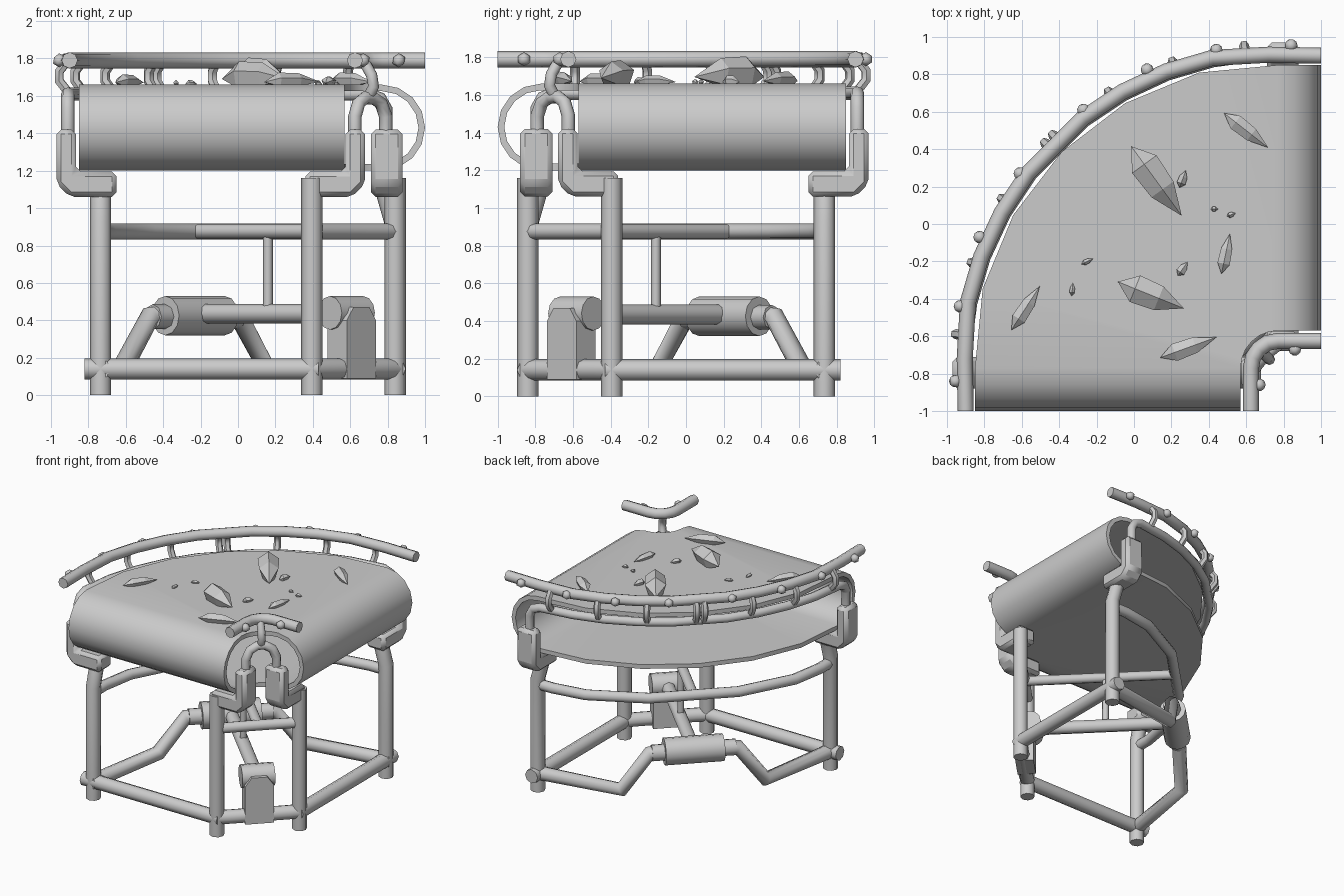
import bpy, bmesh, math
from mathutils import Vector, Matrix

if "Cube" in bpy.data.objects:
    bpy.data.objects.remove(bpy.data.objects["Cube"])

PX, PY = 0.77, -0.77          # pivot of the 90 degree bend


def mir(p):                   # mirror across the diagonal of the corner
    return (-p[1], -p[0], p[2])


def arc(r, z, n, a0=180, a1=90):
    out = []
    for i in range(n + 1):
        a = math.radians(a0 + (a1 - a0) * i / n)
        out.append((PX + r * math.cos(a), PY + r * math.sin(a), z))
    return out


def finish(o, angle=35):
    bpy.ops.object.select_all(action='DESELECT')
    o.select_set(True)
    bpy.context.view_layer.objects.active = o
    if o.type == 'CURVE':
        bpy.ops.object.convert(target='MESH')
    if angle:
        bpy.ops.object.shade_smooth_by_angle(angle=math.radians(angle))
    return bpy.context.view_layer.objects.active


def tube(name, pts, r, res=2):
    cu = bpy.data.curves.new(name, 'CURVE')
    cu.dimensions = '3D'
    cu.bevel_depth = r
    cu.bevel_resolution = res
    cu.use_fill_caps = True
    s = cu.splines.new('POLY')
    s.points.add(len(pts) - 1)
    for q, p in zip(s.points, pts):
        q.co = (*p, 1)
    o = bpy.data.objects.new(name, cu)
    bpy.context.collection.objects.link(o)
    return finish(o, 50)


def tube_pair(name, pts, r, res=2):
    tube(name, pts, r, res)
    tube(name + "_mirrored", [mir(p) for p in pts], r, res)


def mirrored_path(half):      # path whose second half mirrors the first
    return half + [mir(p) for p in reversed(half)]


def mesh_obj(name, bm, angle=35):
    bmesh.ops.recalc_face_normals(bm, faces=bm.faces)
    me = bpy.data.meshes.new(name)
    bm.to_mesh(me)
    bm.free()
    o = bpy.data.objects.new(name, me)
    bpy.context.collection.objects.link(o)
    return finish(o, angle)


def bead(name, p, r=0.038):
    bm = bmesh.new()
    bmesh.ops.create_icosphere(bm, subdivisions=1, radius=r, matrix=Matrix.Translation(p))
    mesh_obj(name, bm, 50)


# belt: a closed band wrapped round both end rollers
def belt_loop(R):
    zc, cols = 1.43, []
    for rad in (0.20, 1.62):
        bulge = 0.015 if rad > 1 else 0
        end = [(PX - rad, PY - R * math.sin(math.pi * k / 8), zc - R * math.cos(math.pi * k / 8))
               for k in range(9)]
        mid = lambda z: arc(rad + bulge, z, 6)[1:-1]
        far = [mir(p) for p in reversed(end)]
        cols.append(end + mid(zc + R) + far + mid(zc - R)[::-1])
    return cols


bm = bmesh.new()
(oi, oo), (ii, io) = belt_loop(0.23), belt_loop(0.195)
rings = [[bm.verts.new(p) for p in q] for q in zip(oi, oo, io, ii)]
for a, b in zip(rings, rings[1:] + rings[:1]):
    for k in range(4):
        bm.faces.new((a[k], a[(k + 1) % 4], b[(k + 1) % 4], b[k]))
mesh_obj("belt", bm, 40)

# guard rails
tube("outer_rail", mirrored_path([(-0.90, -1, 1.79), (-0.905, -0.72, 1.79)]
     + arc(1.695, 1.79, 3, 168, 142)), 0.043)
tube("inner_rail", [(0.625, -1, 1.79)] + arc(0.145, 1.79, 4) + [(1, -0.625, 1.79)], 0.043)
tube("lower_rail", mirrored_path([(-0.91, -0.79, 1.40), (-0.91, -0.79, 1.53),
     (-0.91, -0.76, 1.585), (-0.91, -0.69, 1.61)] + arc(1.68, 1.61, 3, 168, 142)), 0.036)

# bolt heads on the rails
for i, p in enumerate([(-0.955, -0.84, 1.79), (-0.93, -0.44, 1.79), (-0.825, -0.07, 1.79),
                       (-0.61, 0.27, 1.79), (0.67, -0.86, 1.79)]):
    bead(f"rail_bolt_{i}", p)
    bead(f"rail_bolt_{i}_mirrored", mir(p))

# bent posts between the two outer rails
for i, deg in enumerate((174, 161, 148.5, 136)):
    a = math.radians(deg)
    tube_pair(f"rail_post_{i}", [(PX + r * math.cos(a), PY + r * math.sin(a), z) for r, z in
              ((1.69, 1.79), (1.735, 1.73), (1.735, 1.68), (1.68, 1.61))], 0.027, 1)

# inner rail support
tube("inner_arch", mirrored_path([(0.625, -0.79, 1.40), (0.625, -0.79, 1.49),
     (0.645, -0.765, 1.56), (0.68, -0.72, 1.59)]), 0.036)
tube("inner_post", [(0.69, -0.69, 1.58), (0.725, -0.725, 1.65), (0.715, -0.715, 1.71),
     (0.67, -0.67, 1.79)], 0.03)

# L-shaped brackets under and beside the belt
PROFILE = [(0, 1.06), (0.25, 1.06), (0.32, 1.13), (0.32, 1.42), (0.215, 1.42), (0.215, 1.195), (0, 1.195)]
for name, x0, sg in (("outer_bracket", -0.65, -1), ("inner_bracket", 0.36, 1)):
    for flip in (False, True):
        bm = bmesh.new()
        cap = []
        for y in (-0.88, -0.71):
            pts = [(x0 + sg * t, y, z) for t, z in PROFILE]
            cap.append([bm.verts.new(mir(p) if flip else p) for p in pts])
        bm.faces.new(cap[0])
        bm.faces.new(cap[1][::-1])
        for k in range(7):
            j = (k + 1) % 7
            bm.faces.new((cap[0][k], cap[0][j], cap[1][j], cap[1][k]))
        o = mesh_obj(name + ("_mirrored" if flip else ""), bm, None)
        b = o.modifiers.new("bevel", 'BEVEL')
        b.width, b.segments = 0.025, 1
        finish(o)

# legs
A, B = (-0.735, -0.84), (0.395, -0.84)
tube_pair("outer_leg", [(*A, 0), (*A, 0.92), (-0.735, -0.795, 1.08)], 0.057)
tube_pair("inner_leg", [(*B, 0), (*B, 1.16)], 0.057)

# base frame and upper braces
tube_pair("base_side_bar", [(-0.82, -0.84, 0.14), (0.43, -0.84, 0.14)], 0.057)
tube("base_inner_bar", mirrored_path([(0.38, -0.85, 0.14), (0.46, -0.78, 0.14)]), 0.057)
tube("base_rear_bar", mirrored_path([(-0.74, -0.88, 0.14), (-0.62, -0.155, 0.14),
     (-0.47, -0.005, 0.42), (-0.36, 0.10, 0.42)]), 0.057)
tube("upper_rear_bar", mirrored_path([(*A, 0.875), (-0.735, -0.70, 0.875),
     (-0.69, -0.43, 0.875), (-0.47, -0.01, 0.875)]), 0.043)
tube("upper_inner_bar", mirrored_path([(*B, 0.875), (0.56, -0.67, 0.875)]), 0.043)
tube("upper_cross_bar", [(0.61, -0.61, 0.875), (-0.22, 0.22, 0.875)], 0.04)
tube("lower_cross_bar", [(0.58, -0.58, 0.435), (-0.20, 0.20, 0.435)], 0.053)
tube("cross_strut", [(0.16, -0.16, 0.45), (0.16, -0.16, 0.87)], 0.026)


# drums and collars lying along the diagonal
def drum(name, c, half, r, z):
    h = half * math.sqrt(0.5)
    tube(name, [(c - h, -c - h, z), (c + h, -c + h, z)], r, 4)


drum("rear_drum", -0.23, 0.225, 0.105, 0.425)
drum("inner_drum", 0.58, 0.125, 0.09, 0.44)
d = Vector((0.7071, 0.7071, 0))
for i, s in enumerate((-1, 1)):
    c = Vector((-0.23, 0.23, 0.42)) + d * s * 0.22
    tube(f"drum_collar_{i}", [tuple(c), tuple(c + d * s * 0.10)], 0.066)

# chamfered pedestal below the inner drum
bm = bmesh.new()
rot = Matrix.Translation((0.60, -0.60, 0)) @ Matrix.Rotation(math.radians(45), 4, 'Z')
sides = [[bm.verts.new(rot @ Vector((x, y, z))) for x, z in
          ((-0.11, 0.09), (0.11, 0.09), (0.11, 0.40), (0.06, 0.47), (-0.06, 0.47), (-0.11, 0.40))]
         for y in (-0.085, 0.06)]
bm.faces.new(sides[0])
bm.faces.new(sides[1][::-1])
for k in range(6):
    j = (k + 1) % 6
    bm.faces.new((sides[0][k], sides[0][j], sides[1][j], sides[1][k]))
mesh_obj("drum_pedestal", bm, None)

# crystals on the belt: x, y, length, width, height, angle
ROCKS = [(0.12, 0.23, 0.46, 0.17, 0.15, -54), (0.09, -0.38, 0.38, 0.16, 0.13, -22),
         (0.60, 0.50, 0.30, 0.09, 0.07, -38), (-0.58, -0.45, 0.28, 0.08, 0.06, 57),
         (0.29, -0.66, 0.32, 0.10, 0.07, 20), (0.49, -0.16, 0.22, 0.07, 0.05, 78),
         (0.26, 0.24, 0.10, 0.05, 0.05, 70), (0.43, 0.08, 0.04, 0.03, 0.03, 0),
         (0.52, 0.05, 0.05, 0.03, 0.03, 20), (0.26, -0.24, 0.09, 0.05, 0.04, 55),
         (-0.25, -0.20, 0.07, 0.03, 0.03, 25), (-0.33, -0.35, 0.07, 0.03, 0.03, 85)]
for i, (x, y, l, w, h, ang) in enumerate(ROCKS):
    bm = bmesh.new()
    m = (Matrix.Translation((x, y, 1.655 + h * 0.42))
         @ Matrix.Rotation(math.radians(ang), 4, 'Z'))
    tips = [bm.verts.new(m @ Vector((s * l / 2, 0, -h * 0.15))) for s in (-1, 1)]
    hoops = []
    for px, k in ((-0.24, 1.0), (0.12, 0.9)):
        hoops.append([bm.verts.new(m @ Vector((px * l, k * w / 2 * math.cos(t), k * h * 0.58 * math.sin(t))))
                      for t in (math.radians(90 + 72 * q) for q in range(5))])
    for k in range(5):
        j = (k + 1) % 5
        bm.faces.new((tips[0], hoops[0][j], hoops[0][k]))
        bm.faces.new((hoops[0][k], hoops[0][j], hoops[1][j], hoops[1][k]))
        bm.faces.new((hoops[1][k], hoops[1][j], tips[1]))
    mesh_obj(f"crystal_{i}", bm, None)
